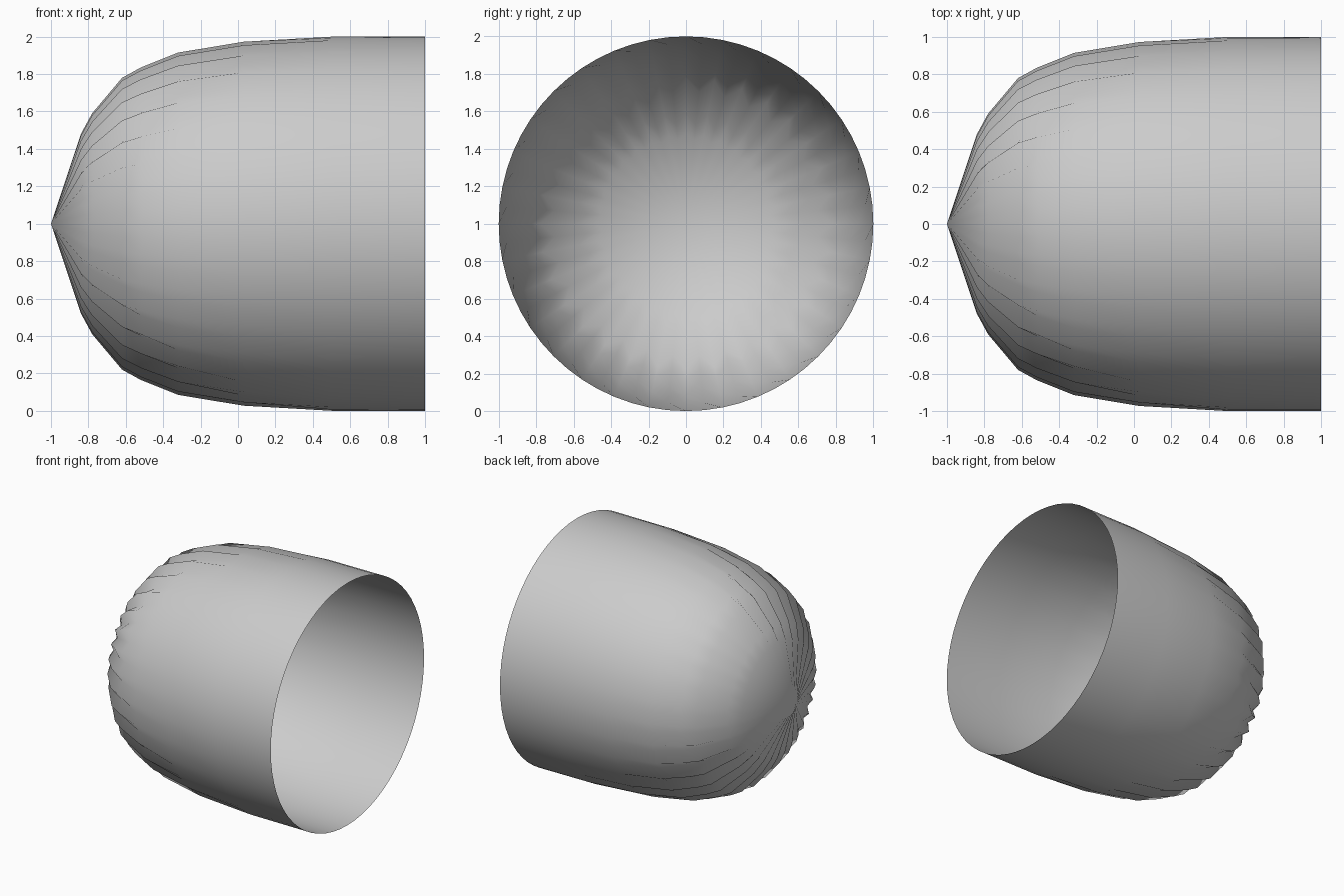
import bpy, bmesh
from math import cos, sin, pi

if "Cube" in bpy.data.objects:
    bpy.data.objects.remove(bpy.data.objects["Cube"])

SEGMENTS = 64  # alternating ridges and valleys: 32 flutes

# (x, radius) along a ridge and along a valley, from tip to open rim
RIDGE = [(-0.84, 0.48), (-0.78, 0.59), (-0.62, 0.78), (-0.52, 0.835),
         (-0.32, 0.915), (0.03, 0.973), (0.5, 1.0), (1.0, 1.0)]
VALLEY = [(-0.83, 0.45), (-0.775, 0.53), (-0.61, 0.705), (-0.51, 0.78),
          (-0.31, 0.88), (0.03, 0.96), (0.5, 0.998), (1.0, 1.0)]

bm = bmesh.new()
tip = bm.verts.new((-1, 0, 1))

# fluted meridians around the x axis
columns = []
for i in range(SEGMENTS):
    a = 2 * pi * i / SEGMENTS
    profile = VALLEY if i % 2 else RIDGE
    columns.append([bm.verts.new((x, r * cos(a), 1 + r * sin(a)))
                    for x, r in profile])

# skin between neighbouring meridians, closed at the tip and open at the rim
for i in range(SEGMENTS):
    p, q = columns[i], columns[(i + 1) % SEGMENTS]
    bm.faces.new((tip, q[0], p[0]))
    for j in range(len(p) - 1):
        bm.faces.new((p[j], q[j], q[j + 1], p[j + 1]))

bmesh.ops.recalc_face_normals(bm, faces=bm.faces)
for f in bm.faces:
    f.smooth = True
mesh = bpy.data.meshes.new("fluted_shell")
bm.to_mesh(mesh)
bm.free()
bpy.context.collection.objects.link(bpy.data.objects.new("fluted_shell", mesh))
